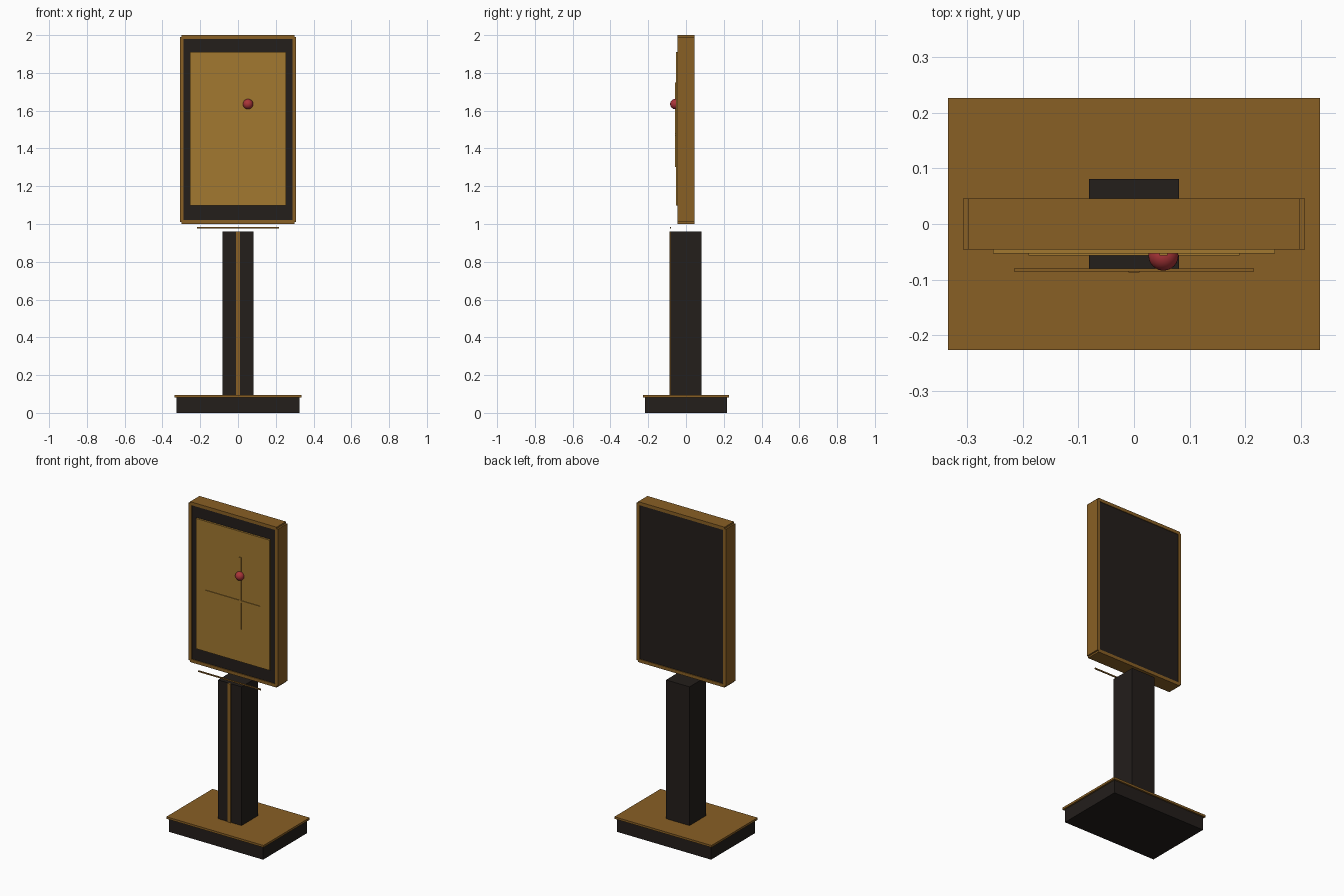
import bpy

if "Cube" in bpy.data.objects:
    bpy.data.objects.remove(bpy.data.objects["Cube"])

def material(name, rgb):
    m = bpy.data.materials.new(name)
    m.diffuse_color = (*rgb, 1)
    m.use_nodes = True
    m.node_tree.nodes["Principled BSDF"].inputs["Base Color"].default_value = m.diffuse_color
    return m

BLACK = material("black", (0.017, 0.013, 0.011))
BRONZE = material("bronze", (0.25, 0.115, 0.018))
GOLD = material("gold", (0.36, 0.19, 0.03))
RED = material("red", (0.40, 0.035, 0.04))

def box(name, x, y, z, mat):
    """Box from (min, max) ranges on each axis."""
    r = (x, y, z)
    bpy.ops.mesh.primitive_cube_add(size=1, location=[(a + b) / 2 for a, b in r])
    o = bpy.context.object
    o.name = name
    o.scale = [b - a for a, b in r]
    bpy.ops.object.transform_apply(location=False, rotation=False, scale=True)
    o.data.materials.append(mat)
    return o

# Base and column
box("base", (-0.325, 0.325), (-0.217, 0.217), (0, 0.082), BLACK)
box("base_trim", (-0.335, 0.335), (-0.227, 0.227), (0.082, 0.095), BRONZE)
box("column", (-0.081, 0.081), (-0.081, 0.081), (0.095, 0.96), BLACK)
box("column_strip", (-0.01, 0.01), (-0.087, -0.079), (0.095, 0.96), BRONZE)

# Sign panel with its four frame bars
box("sign_panel", (-0.298, 0.298), (-0.041, 0.041), (1.01, 1.99), BLACK)
for side, s in (("left", -1), ("right", 1)):
    x = sorted((s * 0.288, s * 0.308))
    box(f"frame_{side}", x, (-0.046, 0.046), (1.01, 1.99), BRONZE)
for side, z in (("bottom", 1.0), ("top", 1.98)):
    box(f"frame_{side}", (-0.298, 0.298), (-0.046, 0.046), (z, z + 0.02), BRONZE)

# Map sheet, its crossing routes and the marker
box("map_sheet", (-0.254, 0.254), (-0.053, -0.04), (1.098, 1.91), GOLD)
box("route_horizontal", (-0.19, 0.19), (-0.057, -0.05), (1.468, 1.482), GOLD)
box("route_vertical", (0.046, 0.060), (-0.057, -0.05), (1.302, 1.75), GOLD)
bpy.ops.mesh.primitive_uv_sphere_add(segments=24, ring_count=16, radius=0.027,
                                     location=(0.053, -0.057, 1.635))
marker = bpy.context.object
marker.name = "marker"
marker.data.materials.append(RED)
bpy.ops.object.shade_smooth_by_angle()

# Thin bar floating below the sign
box("lower_bar", (-0.216, 0.216), (-0.086, -0.08), (0.976, 0.984), BRONZE)
